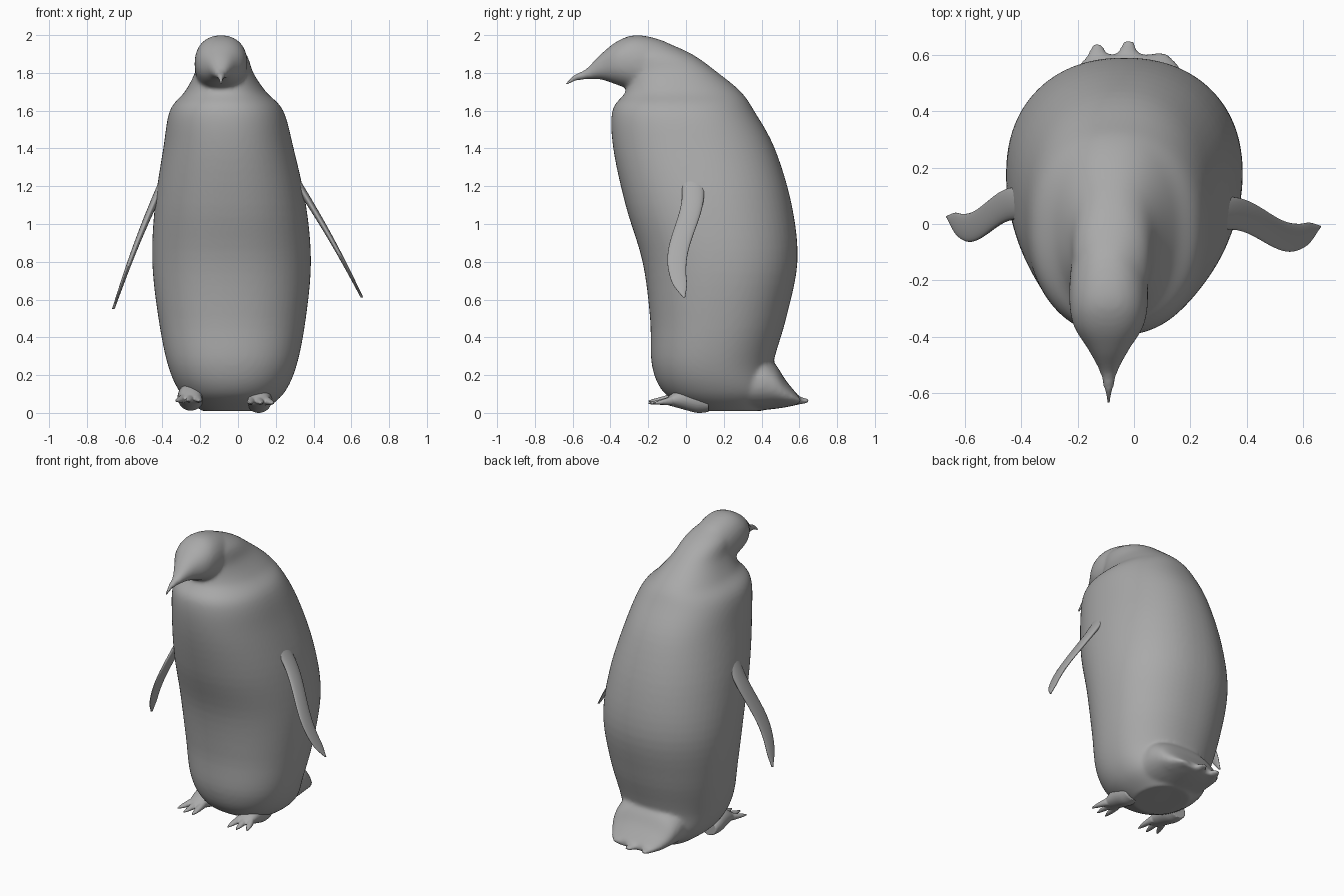
import bpy, bmesh, math

if "Cube" in bpy.data.objects:
    bpy.data.objects.remove(bpy.data.objects["Cube"], do_unlink=True)

# One flat grey for the whole bird
grey = bpy.data.materials.new("plain_grey")
grey.use_nodes = True
colour = (0.4, 0.4, 0.4, 1)
grey.diffuse_color = colour
grey.node_tree.nodes["Principled BSDF"].inputs["Base Color"].default_value = colour


def spline(a, b, c, d, t):
    """Smooth value between b and c."""
    return b + t / 2 * (c - a + t * (2 * a - 5 * b + 4 * c - d + t * (3 * (b - c) + d - a)))


def refine(rows, steps=5):
    """Insert smoothly interpolated sections between the given ones."""
    result = []
    last = len(rows) - 1
    for i in range(last):
        before, after = rows[max(0, i - 1)], rows[min(last, i + 2)]
        columns = list(zip(before, rows[i], rows[i + 1], after))
        for step in range(steps):
            result.append([spline(*column, step / steps) for column in columns])
    return result + [rows[last]]


def rounded(value, power):
    """Bend a sine or cosine towards a slightly squarer outline."""
    return math.copysign(abs(value) ** (2 / power), value)


def loft(bm, rows, axis, power=2, sides=32):
    """Skin rounded sections; a row is position, middle x, half width, low and high."""
    rings = []
    for position, middle, half, low, high in refine(rows):
        ring = []
        for i in range(sides):
            angle = math.tau * i / sides
            across = middle + half * rounded(math.cos(angle), power)
            along = (low + high) / 2 + (high - low) / 2 * rounded(math.sin(angle), power)
            corner = (across, along, position) if axis == "z" else (across, position, along)
            ring.append(bm.verts.new(corner))
        rings.append(ring)
    for lower, upper in zip(rings, rings[1:]):
        for i in range(sides):
            bm.faces.new((lower[i - 1], lower[i], upper[i], upper[i - 1]))
    bm.faces.new(rings[0])
    bm.faces.new(rings[-1])


def finish(bm, name, voxel=None, smoothing=None):
    """Make one smooth object, with its lofts fused when a voxel size is given."""
    bmesh.ops.recalc_face_normals(bm, faces=bm.faces)
    mesh = bpy.data.meshes.new(name)
    bm.to_mesh(mesh)
    bm.free()
    mesh.materials.append(grey)
    for face in mesh.polygons:
        face.use_smooth = True
    obj = bpy.data.objects.new(name, mesh)
    bpy.context.collection.objects.link(obj)
    if voxel:
        fuse = obj.modifiers.new("fuse", "REMESH")
        fuse.mode = "VOXEL"
        fuse.voxel_size = voxel
        fuse.use_smooth_shade = True
        soften = obj.modifiers.new("soften", "SMOOTH")
        soften.iterations = smoothing


# Torso and neck: height, half width, front and back, from the belly to the crown
torso = [
    (0.01, 0.16, 0.05, 0.4), (0.1, 0.27, -0.11, 0.47), (0.25, 0.34, -0.18, 0.46),
    (0.5, 0.39, -0.19, 0.53), (0.8, 0.42, -0.23, 0.59), (1.1, 0.4, -0.32, 0.56),
    (1.4, 0.345, -0.385, 0.47), (1.6, 0.3, -0.39, 0.36), (1.7, 0.215, -0.32, 0.29),
    (1.8, 0.155, -0.31, 0.17), (1.9, 0.125, -0.33, 0.03), (1.98, 0.05, -0.3, -0.15),
]
# Head and hooked beak: depth, half width, bottom and top, from the nape to the tip
head = [
    (0, 0.1, 1.65, 1.9), (-0.12, 0.13, 1.65, 1.97), (-0.26, 0.14, 1.7, 2),
    (-0.36, 0.125, 1.735, 1.97), (-0.45, 0.07, 1.765, 1.9), (-0.53, 0.03, 1.765, 1.82),
    (-0.59, 0.017, 1.755, 1.793), (-0.64, 0.006, 1.725, 1.75),
]
# Tail: a low wedge that flattens to the rear
tail = [
    (0.15, 0.22, 0.015, 0.16), (0.36, 0.24, 0.012, 0.3),
    (0.46, 0.23, 0.02, 0.27), (0.53, 0.2, 0.03, 0.17), (0.6, 0.15, 0.045, 0.085),
]
body = bmesh.new()
# The trunk leans sideways towards the head as it rises
leaning = [(z, -0.03 - 0.06 * (z / 2) ** 3, *section) for z, *section in torso]
loft(body, leaning, "z", power=2.2, sides=64)
loft(body, [(y, -0.09, *section) for y, *section in head], "y", power=2.2)
loft(body, [(y, -0.02, *section) for y, *section in tail], "y", power=2.2)

# Feather tips along the tail edge
for x, tip in ((-0.13, 0.64), (-0.02, 0.65), (0.09, 0.61)):
    feather = [(tip - 0.12 * back, x, 0.02 + 0.05 * back, 0.05 - 0.01 * back, 0.075 + 0.025 * back)
               for back in (1, 0.4, 0)]
    loft(body, feather, "y")
finish(body, "body", voxel=0.012, smoothing=8)


def flipper(name, shoulder, tip, sway):
    """Thin swaying blade between two points, each given as x and height."""
    rows = []
    count = 10
    for i in range(count + 1):
        t = i / count
        x = shoulder[0] + (tip[0] - shoulder[0]) * t
        z = shoulder[1] + (tip[1] - shoulder[1]) * t
        bow = math.copysign(0.013, x) * math.sin(math.pi * t)
        y = sway + 0.043 * math.cos(math.pi * (t - 0.15) / 0.58)
        chord = 0.005 + 0.053 * math.sqrt(1 - t ** 4)
        thickness = 0.026 - 0.019 * t
        rows.append((z, x + bow, thickness, y - chord, y + chord))
    bm = bmesh.new()
    loft(bm, rows, "z", sides=24)
    finish(bm, name)


# Flippers hang a little unevenly
flipper("left_flipper", (0.28, 1.27), (0.657, 0.61), -0.005)
flipper("right_flipper", (-0.37, 1.28), (-0.66, 0.55), 0.03)


def foot(name, x, lift, side):
    """Sloping instep with three splayed, clawed toes."""
    bm = bmesh.new()
    instep = [(0.12, 0.06, 0.005, 0.1), (0.06, 0.07, 0, 0.14),
              (-0.02, 0.065, 0.02, 0.135), (-0.11, 0.05, 0.045, 0.075)]
    loft(bm, [(y, x, half, low + lift, high + lift) for y, half, low, high in instep], "y")
    for splay in (-1, 0, 1):
        length = 0.105 if splay == side else 0.13
        toe = []
        for along in (0, 0.5, 0.8, 1):
            middle = x + splay * (0.038 + 0.025 * along) + side * 0.015 * along
            half = 0.022 - 0.018 * along ** 3
            toe.append((-0.07 - length * along, middle, half,
                        0.04 + 0.005 * along + lift, 0.09 - 0.035 * along + lift))
        loft(bm, toe, "y")
    finish(bm, name, voxel=0.006, smoothing=3)


foot("left_foot", 0.11, 0, 1)
foot("right_foot", -0.25, 0.012, -1)
